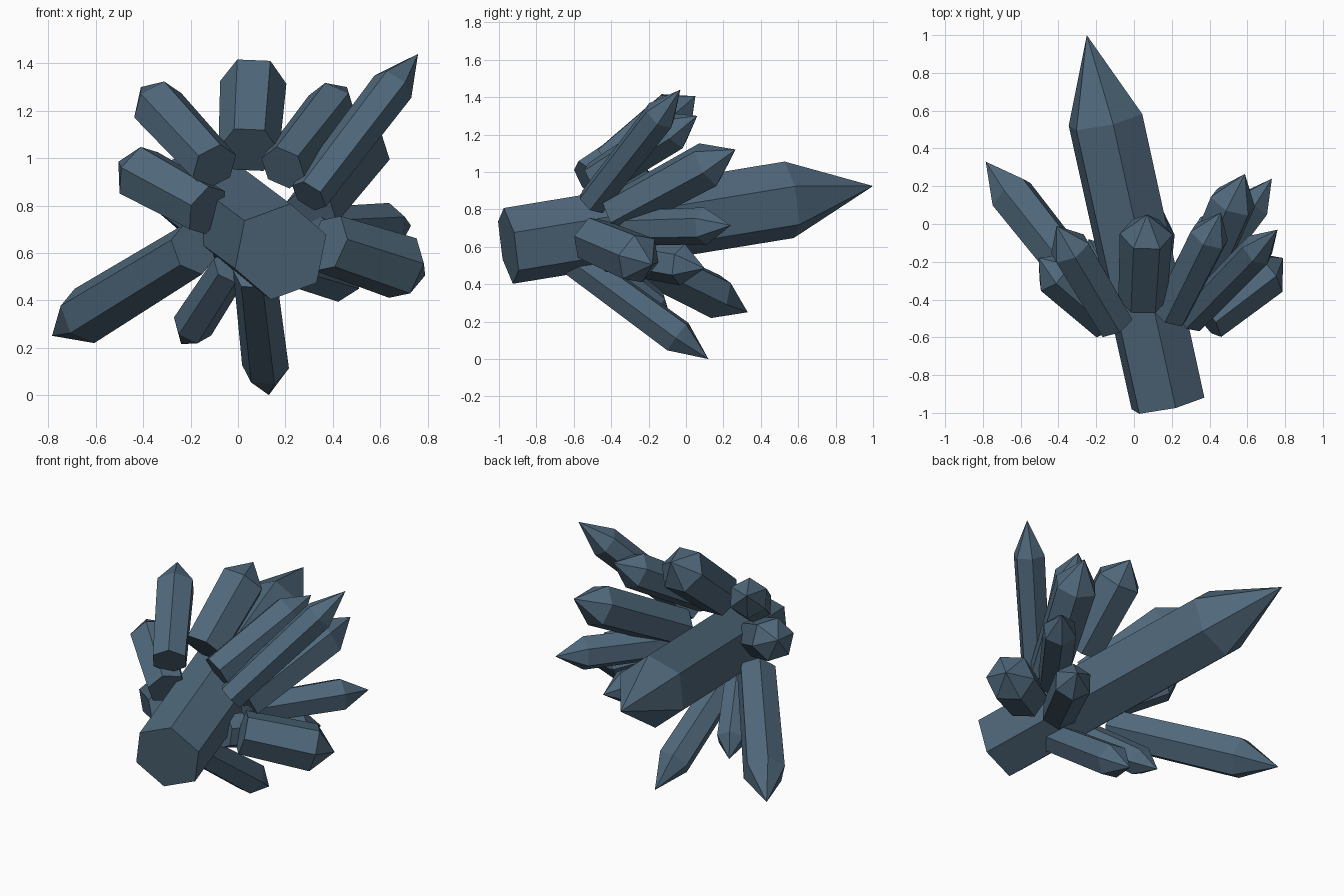
import bpy, bmesh, math
from mathutils import Vector

if "Cube" in bpy.data.objects:
    bpy.data.objects.remove(bpy.data.objects["Cube"])

mat = bpy.data.materials.new("slate_crystal")
mat.diffuse_color = (0.08, 0.14, 0.20, 1)
mat.use_nodes = True
mat.node_tree.nodes["Principled BSDF"].inputs["Base Color"].default_value = mat.diffuse_color


def crystal(name, base, tip, radius, taper=0.92, roll=0, shoulder=0.77, sides=6):
    """Hexagonal prism widening slightly to its shoulder, capped by a pyramid."""
    base, tip = Vector(base), Vector(tip)
    axis = tip - base
    turn = Vector((0, 0, 1)).rotation_difference(axis.normalized())
    bm = bmesh.new()

    def ring(r, t):
        out = []
        for i in range(sides):
            a = math.tau * i / sides + math.radians(roll)
            p = turn @ Vector((r * math.cos(a), r * math.sin(a), 0))
            out.append(bm.verts.new(base + axis * t + p))
        return out

    low, high = ring(radius * taper, 0), ring(radius, shoulder)
    apex = bm.verts.new(tip)
    bm.faces.new(low[::-1])
    for i in range(sides):
        j = (i + 1) % sides
        bm.faces.new((low[i], low[j], high[j], high[i]))
        bm.faces.new((high[i], high[j], apex))
    mesh = bpy.data.meshes.new(name)
    bm.to_mesh(mesh)
    bm.free()
    mesh.materials.append(mat)
    bpy.context.collection.objects.link(bpy.data.objects.new(name, mesh))


# Large central crystal running front to back
crystal("main_crystal", (0.18, -0.95, 0.605), (-0.25, 1.0, 0.925), 0.21, 0.99, roll=-8)

# Smaller crystals radiating around it: base centre, tip, shoulder radius
around = {
    "top_crystal": ((0.046, -0.40, 1.035), (0.07, 0.05, 1.405), 0.14),
    "top_left_crystal": ((-0.10, -0.53, 0.965), (-0.41, -0.01, 1.30), 0.115),
    "top_right_crystal": ((0.19, -0.48, 0.96), (0.46, 0.06, 1.30), 0.11),
    "long_right_crystal": ((0.30, -0.50, 0.84), (0.76, -0.03, 1.44), 0.092),
    "rear_right_crystal": ((0.31, -0.38, 0.77), (0.587, 0.265, 1.12), 0.128),
    "rear_side_crystal": ((0.30, -0.35, 0.70), (0.73, 0.24, 0.715), 0.10),
    "right_crystal": ((0.38, -0.50, 0.64), (0.79, -0.18, 0.505), 0.14),
    "lower_right_crystal": ((0.20, -0.42, 0.57), (0.50, 0.10, 0.485), 0.112),
    "bottom_crystal": ((0.07, -0.59, 0.52), (0.13, 0.12, 0.0), 0.10),
    "lower_left_crystal": ((-0.03, -0.48, 0.54), (-0.24, -0.08, 0.215), 0.088),
    "long_left_crystal": ((-0.19, -0.42, 0.615), (-0.785, 0.33, 0.25), 0.124),
    "left_crystal": ((-0.13, -0.51, 0.78), (-0.505, -0.18, 0.985), 0.125),
}
for name, (base, tip, radius) in around.items():
    crystal(name, base, tip, radius)
